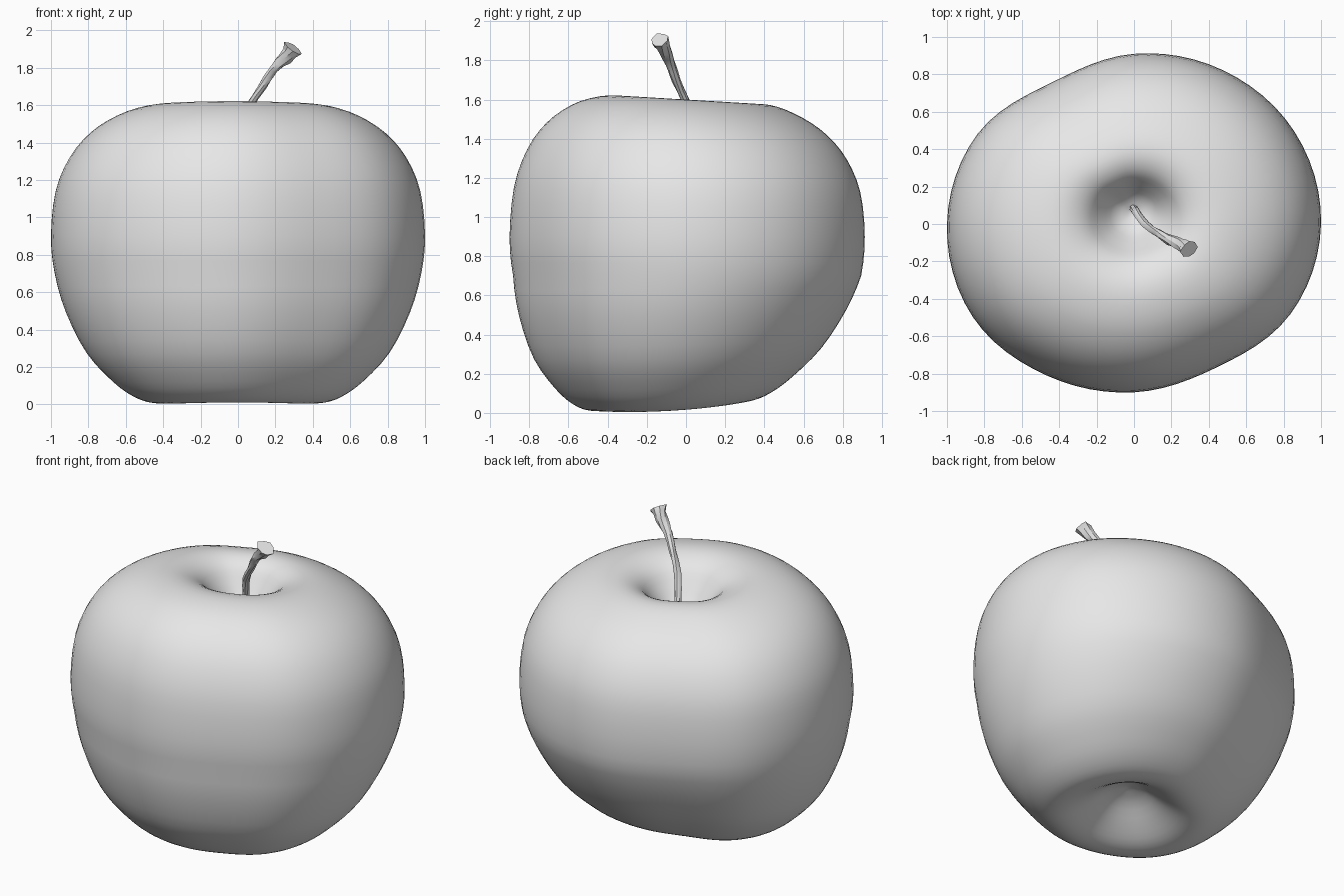
import bpy
import bmesh
import random
from math import cos, sin, pi
from mathutils import Vector

random.seed(4)
cube = bpy.data.objects.get("Cube")
if cube:
    bpy.data.objects.remove(cube, do_unlink=True)

grey = bpy.data.materials.new("plain grey")
grey.use_nodes = True
grey.diffuse_color = (0.8, 0.8, 0.8, 1)
grey.node_tree.nodes["Principled BSDF"].inputs["Base Color"].default_value = (0.8, 0.8, 0.8, 1)


def spline(points, steps, closed=False):
    """Smooth path through the points."""
    pts = [Vector(p) for p in points]
    n = len(pts)
    pick = (lambda i: pts[i % n]) if closed else (lambda i: pts[max(0, min(n - 1, i))])
    out = []
    for i in range(n if closed else n - 1):
        a, b, c, d = (pick(i + k) for k in (-1, 0, 1, 2))
        for s in range(steps):
            t = s / steps
            out.append(b + (c - a) * (t / 2) + (a * 2 - b * 5 + c * 4 - d) * (t * t / 2)
                       + (b * 3 - a - c * 3 + d) * (t ** 3 / 2))
    return out if closed else out + [pts[-1]]


def loft(name, rings, angle):
    """Skin a stack of rings, close both ends and shade."""
    bm = bmesh.new()
    loops = [[bm.verts.new(p) for p in ring] for ring in rings]
    for low, high in zip(loops, loops[1:]):
        for j in range(len(low)):
            k = (j + 1) % len(low)
            bm.faces.new((low[j], low[k], high[k], high[j]))
    bm.faces.new(loops[0][::-1])
    bm.faces.new(loops[-1])
    bmesh.ops.recalc_face_normals(bm, faces=bm.faces)
    mesh = bpy.data.meshes.new(name)
    bm.to_mesh(mesh)
    bm.free()
    mesh.materials.append(grey)
    obj = bpy.data.objects.new(name, mesh)
    bpy.context.collection.objects.link(obj)
    bpy.ops.object.select_all(action='DESELECT')
    obj.select_set(True)
    bpy.context.view_layer.objects.active = obj
    bpy.ops.object.shade_smooth_by_angle(angle=angle)
    return obj


# Fruit: lopsided outline in plan, swept up a profile with a hollow at each end
outline = [(r, 0) for r in (1, .99, .95, .91, .875, .965, 1, .995, .935, .9, .885, .965)]
radii = [v.x for v in spline(outline, 6, closed=True)]
profile = [(.01, .2), (.12, .17), (.25, .09), (.36, .035), (.46, .025), (.56, .06),
           (.67, .14), (.81, .29), (.92, .5), (.98, .7), (1, .9), (.975, 1.14),
           (.9, 1.32), (.79, 1.45), (.65, 1.54), (.5, 1.59), (.37, 1.595),
           (.26, 1.55), (.18, 1.46), (.1, 1.37), (.01, 1.33)]
rings = []
for r, z in spline(profile, 3):
    low = max(0, 1 - z / .7)
    high = max(0, (z - 1) / .6)
    hollow = max(0, 1 - r / .6) if z > 1 else 0
    ring = []
    for j, scale in enumerate(radii):
        a = 2 * pi * j / len(radii)
        x, y = r * scale * cos(a), r * scale * sin(a)
        lift = low * r * (.06 * sin(a) - .03 * cos(2 * a)) - high * .06 * y
        ring.append((x, y - .08 * low + .06 * hollow, z + lift))
    rings.append(ring)
loft("apple_body", rings, pi / 3)

# Stem: thin knobbly stalk leaning forward, flaring to a cut end
path = [(0, .08, 1.3), (.01, .07, 1.45), (.06, 0, 1.59), (.13, -.05, 1.7),
        (.19, -.085, 1.79), (.25, -.11, 1.85), (.295, -.135, 1.905)]
widths = [(w, 0) for w in (.025, .022, .02, .024, .027, .035, .053)]
centres = spline(path, 2)
rings = []
for i, (c, w) in enumerate(zip(centres, spline(widths, 2))):
    along = (centres[min(i + 1, len(centres) - 1)] - centres[max(i - 1, 0)]).normalized()
    side = along.cross(Vector((0, 1, 0))).normalized()
    other = along.cross(side)
    ring = []
    for j in range(8):
        a = 2 * pi * j / 8 + i * .15
        ring.append(c + (side * cos(a) + other * sin(a)) * w.x * random.uniform(.8, 1.15))
    rings.append(ring)
loft("stem", rings, pi / 6)
